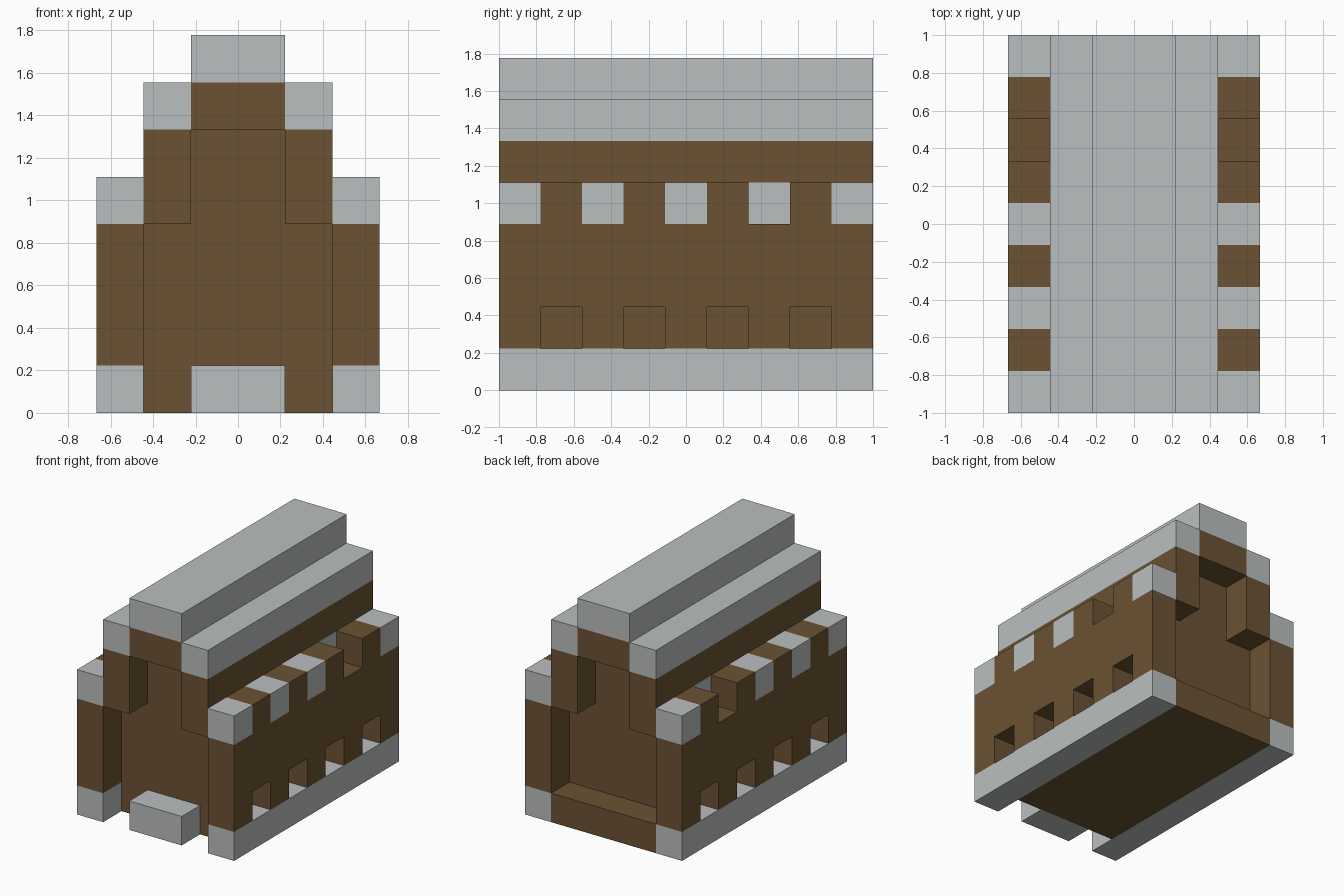
import bpy
import bmesh
from mathutils import Matrix, Vector

U = 2 / 9      # edge of one block; all sizes below are in blocks
END = 4.5      # half length of the building

cube = bpy.data.objects.get("Cube")
if cube:
    bpy.data.objects.remove(cube, do_unlink=True)


def material(name, rgb):
    mat = bpy.data.materials.new(name)
    mat.use_nodes = True
    mat.diffuse_color = (*rgb, 1)
    mat.node_tree.nodes["Principled BSDF"].inputs["Base Color"].default_value = (*rgb, 1)
    return mat


WOOD = material("brown_wood", (0.147, 0.084, 0.033))
STONE = material("light_grey_stone", (0.497, 0.518, 0.521))


def part(name, mat, boxes, mirror=""):
    """One object made of boxes, each given as (x range, y range, z range)."""
    bm = bmesh.new()
    for box in boxes:
        centre = Vector([(a + b) / 2 * U for a, b in box])
        size = [(b - a) * U for a, b in box]
        bmesh.ops.create_cube(bm, size=1, matrix=Matrix.Translation(centre) @ Matrix.Diagonal((*size, 1)))
    mesh = bpy.data.meshes.new(name)
    bm.to_mesh(mesh)
    bm.free()
    mesh.materials.append(mat)
    obj = bpy.data.objects.new(name, mesh)
    bpy.context.collection.objects.link(obj)
    if mirror:
        mod = obj.modifiers.new("mirror", "MIRROR")
        mod.use_axis = ["X" in mirror, "Y" in mirror, False]
        mod.use_mirror_merge = False
    return obj


def cell(i):
    """Range along y of block number i, counted from the front."""
    return (i - END, i + 1 - END)


full = (-END, END)
side = (2, 3)
inner = (1, 2)

# Central hall, recessed one block at both ends
part("hall_body", WOOD, [((-2, 2), (-3.5, 3.5), (0, 6))])
part("back_sill", WOOD, [((-2, 2), cell(8), (0, 1))])
part("front_step", STONE, [((-1, 1), cell(0), (0, 1))])

# Stepped roof and the brackets holding up its overhangs
part("roof_beam", WOOD, [((-1, 1), full, (6, 7))])
part("roof_ridge", STONE, [((-1, 1), full, (7, 8))])
part("roof_eaves", STONE, [(inner, full, (6, 7))], "X")
part("roof_brackets", WOOD, [(inner, cell(0), (4, 6))], "XY")

# Side aisles: stone base, piers with niches between, solid wall
part("aisle_base", STONE, [(side, full, (0, 1))], "X")
part("aisle_piers", WOOD, [(side, cell(i), (1, 2)) for i in range(0, 9, 2)], "X")
part("aisle_wall", WOOD, [(side, full, (2, 4))], "X")

# Top course of alternating blocks, with one block left out
part("top_course_stone", STONE, [(side, cell(i), (4, 5)) for i in (0, 2, 4, 8)], "X")
part("top_course_wood", WOOD, [(side, cell(i), (4, 5)) for i in (1, 3, 5, 7)], "X")
part("gap_panel", STONE, [((1.99, 2.01), cell(6), (4, 5))], "X")
